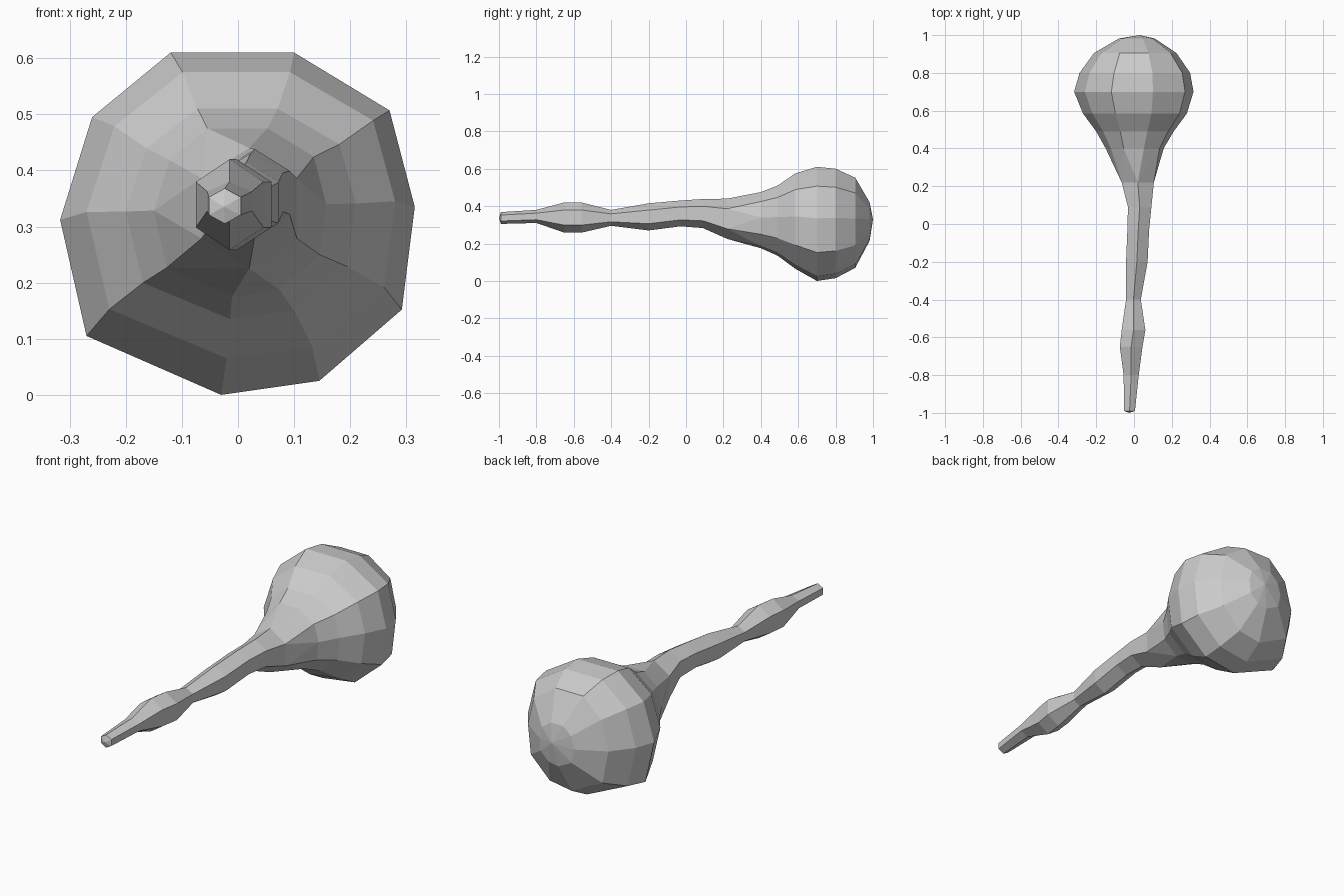
import bpy, bmesh, math
from mathutils import Vector

if "Cube" in bpy.data.objects:
    bpy.data.objects.remove(bpy.data.objects["Cube"])

# Handle cross-section: hexagon with a point at the top
HEX = [(math.sin(math.radians(a)) / math.sin(math.radians(60)), math.cos(math.radians(a)))
       for a in range(0, 360, 60)]

# Head cross-section: uneven ten-sided outline, read clockwise from the top
HEAD = [(0.10, .61), (.27, .507), (.315, .335), (.292, .152), (.145, .025),
        (-.03, 0), (-.27, .105), (-.317, .312), (-.26, .495), (-.12, .61)]
HEAD = [((x + .001) / .316, (z - .305) / .305) for x, z in HEAD]

# Stations: y, x min, x max, z min, z max
HANDLE_RINGS = [
    (-.99, -.052, .005, .305, .368), (-.80, -.055, .025, .31, .38),
    (-.65, -.075, .045, .258, .42), (-.56, -.065, .06, .258, .42),
    (-.40, -.042, .036, .295, .38), (-.20, -.042, .072, .27, .415),
    (-.03, -.035, .08, .292, .43), (.09, -.032, .092, .283, .438),
    (.22, -.065, .105, .225, .44),
]
HEAD_RINGS = [
    (.40, -.15, .157, .175, .475), (.49, -.20, .21, .135, .51),
    (.585, -.27, .28, .065, .575), (.70, -.317, .315, 0, .61),
    (.80, -.288, .297, .015, .60), (.905, -.212, .225, .07, .552),
    (.982, -.08, .11, .215, .42),
]

bm = bmesh.new()


def ring(section, station):
    y, x0, x1, z0, z1 = station
    return [bm.verts.new(((x0 + x1) / 2 + u * (x1 - x0) / 2, y,
                          (z0 + z1) / 2 + v * (z1 - z0) / 2)) for u, v in section]


def cap(loop, tip):
    t = bm.verts.new(tip)
    for i, v in enumerate(loop):
        bm.faces.new((v, loop[(i + 1) % len(loop)], t))


def skin(a, b):
    for i in range(len(a)):
        j = (i + 1) % len(a)
        bm.faces.new((a[i], a[j], b[j], b[i]))


def join_uneven(a, b):
    """Zip two loops of different counts with triangles."""
    i = j = 0
    na, nb = len(a), len(b)
    while i < na or j < nb:
        if j >= nb or (i < na and (i + .5) / na <= (j + .5) / nb):
            bm.faces.new((a[i % na], a[(i + 1) % na], b[j % nb]))
            i += 1
        else:
            bm.faces.new((a[i % na], b[(j + 1) % nb], b[j % nb]))
            j += 1


handle = [ring(HEX, s) for s in HANDLE_RINGS]
head = [ring(HEAD, s) for s in HEAD_RINGS]
for group in (handle, head):
    for a, b in zip(group, group[1:]):
        skin(a, b)
join_uneven(handle[-1], head[0])

# Blunt grip end and rounded head end
cap(handle[0], (-.025, -1, .335))
cap(head[-1], (.03, 1, .33))

bmesh.ops.recalc_face_normals(bm, faces=bm.faces)
mesh = bpy.data.meshes.new("club")
bm.to_mesh(mesh)
bm.free()
bpy.context.collection.objects.link(bpy.data.objects.new("club", mesh))
